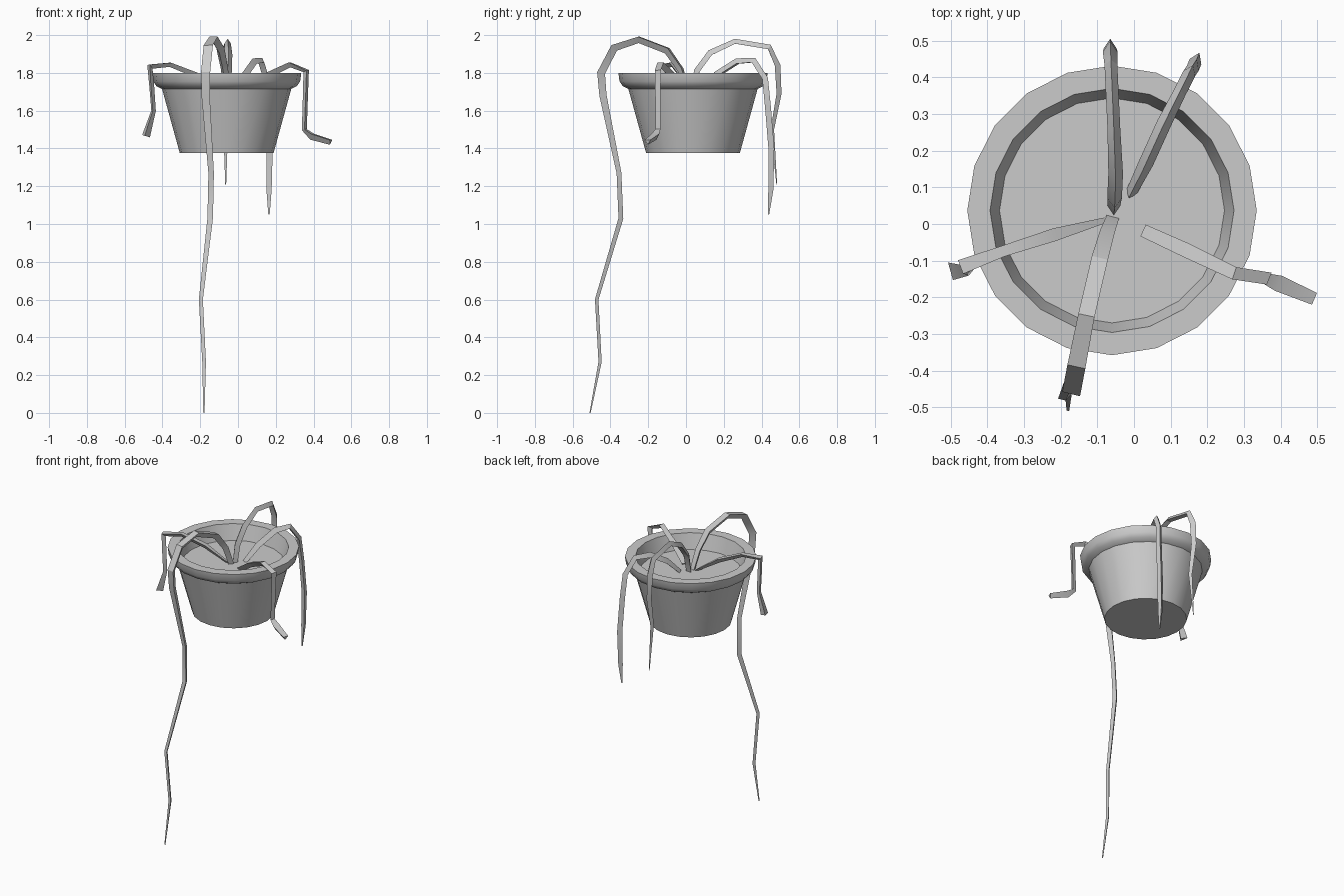
import bpy, bmesh
from math import cos, sin, pi
from mathutils import Vector

CX, CY, SIDES = -0.06, 0.037, 20


def finish(name, bm, angle):
    bmesh.ops.recalc_face_normals(bm, faces=bm.faces)
    me = bpy.data.meshes.new(name)
    bm.to_mesh(me)
    bm.free()
    ob = bpy.data.objects.new(name, me)
    bpy.context.collection.objects.link(ob)
    bpy.ops.object.select_all(action='DESELECT')
    ob.select_set(True)
    bpy.context.view_layer.objects.active = ob
    bpy.ops.object.shade_smooth_by_angle(angle=angle)
    return ob


def skin(bm, rings):
    """Bridge rings of verts and cap both ends."""
    n = len(rings[0])
    for a, b in zip(rings, rings[1:]):
        for i in range(n):
            j = (i + 1) % n
            bm.faces.new((a[i], a[j], b[j], b[i]))
    bm.faces.new(rings[0][::-1])
    bm.faces.new(rings[-1])


# Pot: underside, tapered wall, rolled rim, inner wall and flat soil
profile = [(0.248, 1.375), (0.342, 1.715), (0.372, 1.73), (0.389, 1.755),
           (0.395, 1.80), (0.333, 1.80), (0.307, 1.70)]
bm = bmesh.new()
skin(bm, [[bm.verts.new((CX + r * cos(2 * pi * i / SIDES), CY + r * sin(2 * pi * i / SIDES), z))
           for i in range(SIDES)] for r, z in profile])
finish("pot", bm, 0.6)


def leaf(name, path, side):
    """Tapered three-sided blade along a path of (x, y, z, width)."""
    pts = [Vector(p[:3]) for p in path]
    side = Vector(side).normalized()
    bm = bmesh.new()
    rings = []
    for k, p in enumerate(pts):
        t = (pts[min(k + 1, len(pts) - 1)] - pts[max(k - 1, 0)]).normalized()
        s = (side - t * side.dot(t)).normalized()
        n = s.cross(t)
        w = path[k][3]
        rings.append([bm.verts.new(p + s * a * w + n * b * w)
                      for a, b in ((-0.5, -0.3), (0.5, -0.3), (0, 0.45))])
    skin(bm, rings)
    finish(name, bm, 0.5)


# Long trailing leaf at the front
leaf("long_front_leaf", [
    (-0.06, 0.01, 1.70, .035), (-0.075, -0.03, 1.82, .04), (-0.095, -0.10, 1.92, .045),
    (-0.13, -0.25, 1.978, .045), (-0.155, -0.38, 1.935, .05), (-0.168, -0.45, 1.80, .05),
    (-0.168, -0.44, 1.68, .045), (-0.14, -0.355, 1.27, .03), (-0.145, -0.345, 1.03, .03),
    (-0.195, -0.473, 0.60, .022), (-0.178, -0.455, 0.27, .02), (-0.18, -0.508, 0.0, .007)],
    (1, -0.25, 0))

# Arching leaves at the back
leaf("back_leaf", [
    (-0.055, 0.04, 1.70, .035), (-0.053, 0.06, 1.81, .04), (-0.05, 0.13, 1.905, .04),
    (-0.055, 0.26, 1.965, .035), (-0.063, 0.44, 1.935, .035), (-0.065, 0.482, 1.84, .04),
    (-0.065, 0.49, 1.69, .035), (-0.065, 0.455, 1.50, .025), (-0.065, 0.48, 1.21, .005)],
    (1, 0, 0))
leaf("back_right_leaf", [
    (-0.01, 0.08, 1.70, .03), (0.03, 0.16, 1.79, .04), (0.08, 0.27, 1.86, .04),
    (0.125, 0.36, 1.865, .035), (0.155, 0.42, 1.77, .035), (0.165, 0.435, 1.62, .035),
    (0.172, 0.453, 1.40, .035), (0.168, 0.45, 1.18, .03), (0.165, 0.437, 1.05, .008)],
    (0.9, -0.4, 0))

# Short kinked leaves at the sides
leaf("left_leaf", [
    (-0.08, 0.01, 1.70, .015), (-0.22, -0.03, 1.79, .035), (-0.36, -0.075, 1.845, .03),
    (-0.465, -0.115, 1.835, .04), (-0.457, -0.12, 1.735, .03), (-0.447, -0.125, 1.60, .028),
    (-0.487, -0.125, 1.465, .05)],
    (0.3, -1, 0))
leaf("right_leaf", [
    (0.03, -0.02, 1.70, .035), (0.15, -0.075, 1.785, .04), (0.275, -0.135, 1.845, .035),
    (0.36, -0.145, 1.81, .035), (0.355, -0.145, 1.65, .03), (0.35, -0.145, 1.50, .03),
    (0.39, -0.16, 1.465, .045), (0.49, -0.203, 1.435, .035)],
    (0.4, 0.9, 0))

# Small shoots bulging from the soil at the front right
